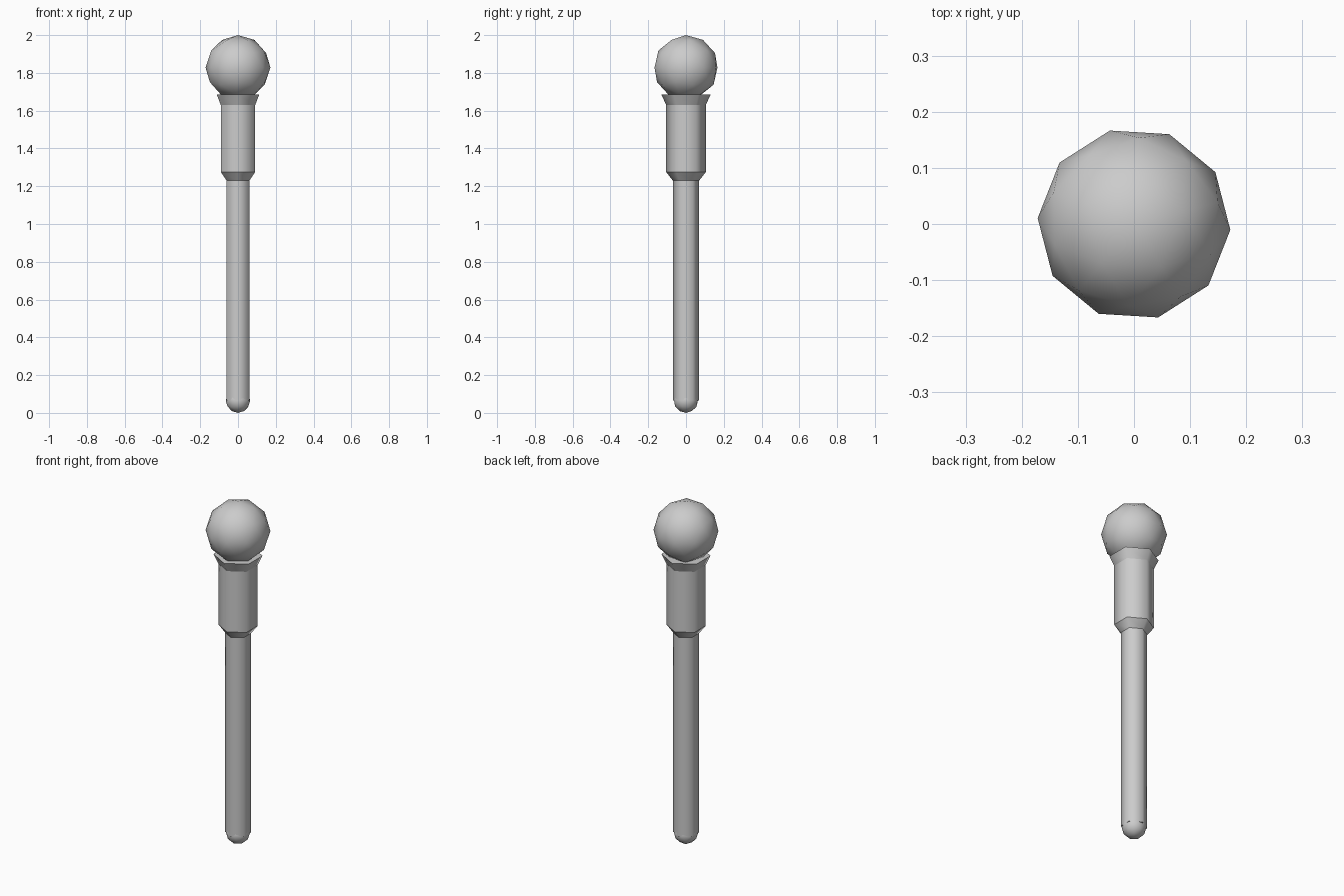
import bpy, bmesh, math
from mathutils import Matrix

cube = bpy.data.objects.get("Cube")
if cube:
    bpy.data.objects.remove(cube, do_unlink=True)

grey = bpy.data.materials.new("plain_grey")
grey.use_nodes = True
colour = (0.6, 0.6, 0.6, 1)
grey.diffuse_color = colour
grey.node_tree.nodes["Principled BSDF"].inputs["Base Color"].default_value = colour


def finish(name, bm):
    mesh = bpy.data.meshes.new(name)
    bm.to_mesh(mesh)
    bm.free()
    mesh.materials.append(grey)
    obj = bpy.data.objects.new(name, mesh)
    bpy.context.scene.collection.objects.link(obj)
    return obj


def hex_section(name, z0, z1, r0, r1):
    """Six-sided section: smooth around the sides, sharp at its end rims."""
    bm = bmesh.new()
    spin = Matrix.Rotation(math.radians(90), 4, 'Z')
    place = Matrix.Translation((0, 0, (z0 + z1) / 2)) @ spin
    bmesh.ops.create_cone(bm, cap_ends=True, segments=6, radius1=r0,
                          radius2=r1, depth=z1 - z0, matrix=place)
    # Corners lie on the y axis
    for v in bm.verts:
        a = math.atan2(v.co.y, v.co.x)
        r = math.hypot(v.co.x, v.co.y)
        a = math.radians(round((math.degrees(a) - 30) / 60) * 60 + 30)
        v.co.x, v.co.y = r * math.cos(a), r * math.sin(a)
    for f in bm.faces:
        f.smooth = True
    for e in bm.edges:
        e.smooth = abs(e.verts[0].co.z - e.verts[1].co.z) > 0.001
    return finish(name, bm)


def ball(name, z, r, turn):
    bm = bmesh.new()
    place = Matrix.Translation((0, 0, z)) @ Matrix.Rotation(math.radians(turn), 4, 'Z')
    bmesh.ops.create_icosphere(bm, subdivisions=2, radius=r, matrix=place)
    for f in bm.faces:
        f.smooth = True
    return finish(name, bm)


# Shaft with a rounded foot
ball("shaft_tip", 0.065, 0.065, 14.5)
hex_section("shaft", 0.065, 1.23, 0.07, 0.07)

# Thicker grip with a taper below and a flared collar above
hex_section("grip_taper", 1.23, 1.275, 0.07, 0.105)
hex_section("grip", 1.275, 1.63, 0.105, 0.105)
hex_section("collar", 1.63, 1.685, 0.105, 0.13)

# Round head
ball("head", 1.828, 0.172, 14.5)
